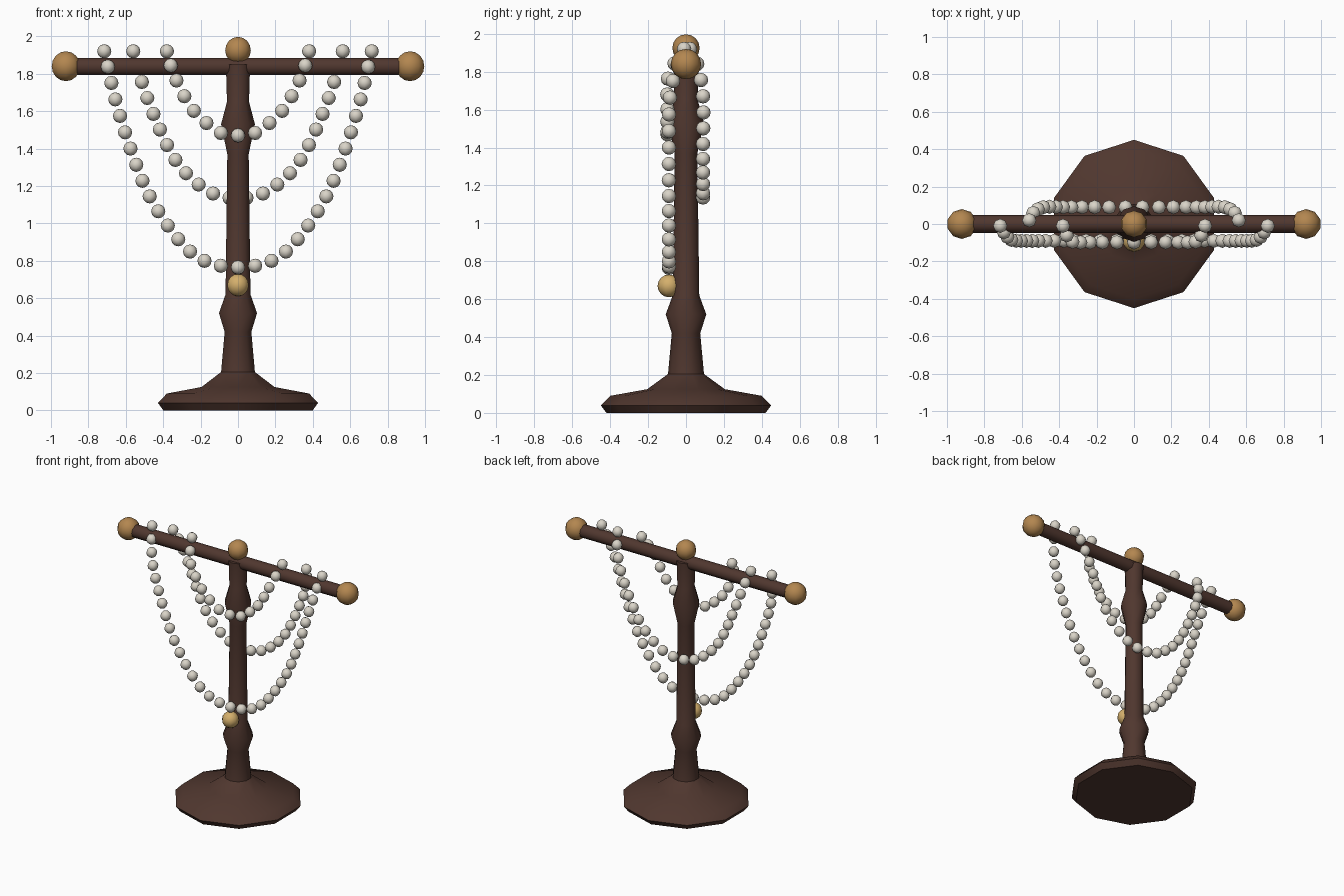
import bpy, bmesh
from math import pi, radians
from mathutils import Matrix, Vector

cube = bpy.data.objects.get("Cube")
if cube:
    bpy.data.objects.remove(cube, do_unlink=True)


def material(name, rgb):
    m = bpy.data.materials.new(name)
    m.use_nodes = True
    m.diffuse_color = (*rgb, 1)
    bsdf = m.node_tree.nodes["Principled BSDF"]
    bsdf.inputs["Base Color"].default_value = (*rgb, 1)
    bsdf.inputs["Roughness"].default_value = 0.6
    return m


wood = material("dark_wood", (0.08, 0.038, 0.028))
bronze = material("bronze", (0.45, 0.24, 0.08))
gold = material("pale_gold", (0.66, 0.43, 0.15))
pearl = material("pearl", (0.70, 0.66, 0.58))


def finish(name, bm, mat, angle=45):
    bmesh.ops.recalc_face_normals(bm, faces=bm.faces)
    mesh = bpy.data.meshes.new(name)
    bm.to_mesh(mesh)
    bm.free()
    mesh.materials.append(mat)
    obj = bpy.data.objects.new(name, mesh)
    bpy.context.collection.objects.link(obj)
    bpy.ops.object.select_all(action="DESELECT")
    obj.select_set(True)
    bpy.context.view_layer.objects.active = obj
    bpy.ops.object.shade_smooth_by_angle(angle=radians(angle))
    return obj


def balls(name, centres, radius, mat, segments=8, rings=6):
    bm = bmesh.new()
    for c in centres:
        bmesh.ops.create_uvsphere(bm, u_segments=segments, v_segments=rings,
                                  radius=radius, matrix=Matrix.Translation(c))
    return finish(name, bm, mat)


def lathe(name, profile, sides, mat):
    """Stack of polygon rings with a corner on the y axis, capped at both ends."""
    bm = bmesh.new()
    rings = []
    for r, z in profile:
        rings.append([bm.verts.new(Matrix.Rotation(2 * pi * i / sides, 3, "Z") @ Vector((0, r, z)))
                      for i in range(sides)])
    for low, high in zip(rings, rings[1:]):
        for i in range(sides):
            j = (i + 1) % sides
            bm.faces.new((low[i], low[j], high[j], high[i]))
    bm.faces.new(rings[0])
    bm.faces.new(rings[-1])
    return finish(name, bm, mat, 40)


# Turned stand: foot, baluster and post
lathe("stand", [(0.42, 0), (0.45, 0.04), (0.40, 0.09), (0.205, 0.125),
                (0.095, 0.205), (0.075, 0.42), (0.107, 0.52), (0.07, 0.62),
                (0.06, 1.37), (0.095, 1.53), (0.062, 1.65), (0.068, 1.85)], 10, wood)

# Crossbar
bm = bmesh.new()
bmesh.ops.create_cone(bm, cap_ends=True, segments=10, radius1=0.048, radius2=0.048,
                      depth=1.78, matrix=Matrix.Translation((0, 0, 1.838)) @ Matrix.Rotation(pi / 2, 4, "Y"))
finish("crossbar", bm, wood)

# Finials and pendant
for name, x in (("left_finial", 0.92), ("right_finial", -0.92)):
    balls(name, [(x, 0, 1.84)], 0.08, bronze, 10, 8)
balls("top_finial", [(0, 0, 1.925)], 0.072, bronze, 10, 8)
balls("pendant", [(0, -0.09, 0.67)], 0.06, gold, 10, 8)


def spline(points, steps=24):
    """Smooth path through the given points."""
    p = [2 * points[0] - points[1], *points, 2 * points[-1] - points[-2]]
    path = []
    for a, b, c, d in zip(p, p[1:], p[2:], p[3:]):
        for s in range(steps):
            t = s / steps
            path.append(0.5 * (2 * b + (c - a) * t + (2 * a - 5 * b + 4 * c - d) * t * t
                               + (3 * b - a - 3 * c + d) * t ** 3))
    return path + [points[-1]]


def spaced(path, count):
    """Evenly spaced positions along a path."""
    lengths = [(b - a).length for a, b in zip(path, path[1:])]
    gap = sum(lengths) / (count - 1)
    out, walked = [path[0]], 0
    for a, b, length in zip(path, path[1:], lengths):
        while len(out) < count - 1 and walked + length >= gap * len(out):
            out.append(a.lerp(b, (gap * len(out) - walked) / length))
        walked += length
    return out + [path[-1]]


def strand(name, half, count):
    left = [Vector(p) for p in half]
    right = [Vector((-p.x, p.y, p.z)) for p in reversed(left) if p.x > 0]
    balls(name, spaced(spline(left + right), count), 0.038, pearl)


# Draped bead strands, each given from its left end to its lowest point
strand("long_strand", [(0.715, -0.01, 1.92), (0.695, -0.045, 1.835), (0.655, -0.085, 1.66),
                       (0.575, -0.09, 1.40), (0.47, -0.09, 1.14), (0.315, -0.09, 0.91),
                       (0.18, -0.09, 0.80), (0, -0.09, 0.765)], 33)
strand("middle_strand", [(0.56, 0.02, 1.92), (0.538, 0.06, 1.838), (0.485, 0.09, 1.67),
                         (0.38, 0.09, 1.42), (0.28, 0.09, 1.27), (0.135, 0.09, 1.16),
                         (0, 0.09, 1.135)], 24)
strand("short_strand", [(0.38, -0.01, 1.92), (0.36, -0.06, 1.845), (0.33, -0.095, 1.765),
                        (0.235, -0.098, 1.60), (0.095, -0.098, 1.485), (0, -0.098, 1.47)], 15)
